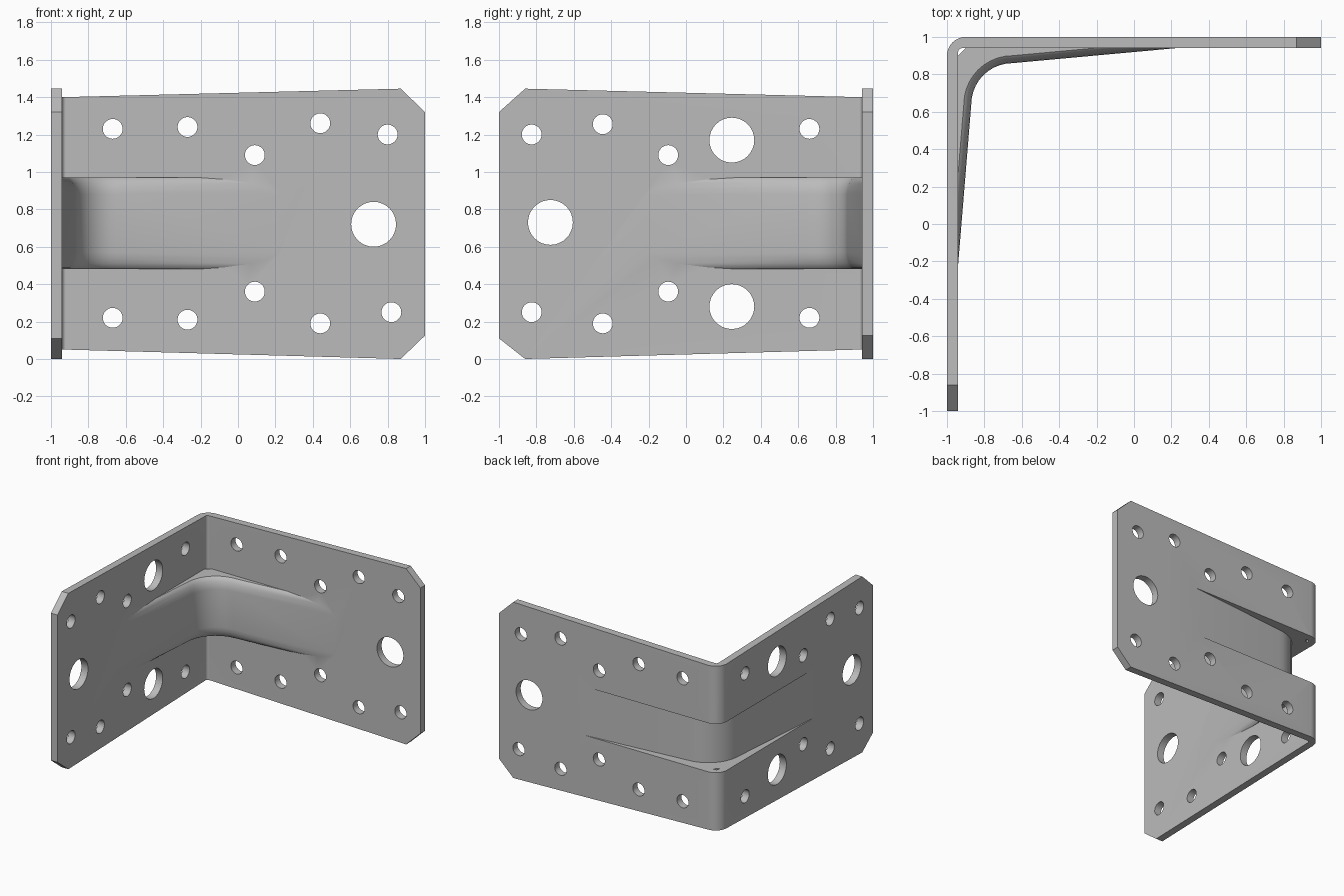
import bpy, bmesh
from math import sin, cos, radians
from mathutils import Matrix

if "Cube" in bpy.data.objects:
    bpy.data.objects.remove(bpy.data.objects["Cube"])

MID = 0.725       # height of the rib centre line
THICK = 0.06      # sheet thickness

steel = bpy.data.materials.new("plain grey steel")
steel.use_nodes = True
steel.diffuse_color = (0.5, 0.5, 0.5, 1)
steel.node_tree.nodes["Principled BSDF"].inputs["Base Color"].default_value = (0.5, 0.5, 0.5, 1)


def make_object(name, bm):
    bmesh.ops.recalc_face_normals(bm, faces=bm.faces)
    mesh = bpy.data.meshes.new(name)
    bm.to_mesh(mesh)
    bm.free()
    mesh.materials.append(steel)
    obj = bpy.data.objects.new(name, mesh)
    bpy.context.collection.objects.link(obj)
    return obj


def loft(name, rings):
    """Solid skinned through equal-length rings of points, capped at both ends."""
    bm = bmesh.new()
    loops = [[bm.verts.new(p) for p in ring] for ring in rings]
    for a, b in zip(loops, loops[1:]):
        for i in range(len(a)):
            j = (i + 1) % len(a)
            bm.faces.new((a[i], a[j], b[j], b[i]))
    bm.faces.new(loops[0])
    bm.faces.new(loops[-1])
    return make_object(name, bm)


def combine(target, tool, operation):
    mod = target.modifiers.new(operation, "BOOLEAN")
    mod.operation, mod.object, mod.solver = operation, tool, "EXACT"
    bpy.context.view_layer.objects.active = target
    bpy.ops.object.modifier_apply(modifier=mod.name)
    bpy.data.objects.remove(tool)


ARC = [radians(90 + 90 * i / 10) for i in range(11)]

# Folded plate: outer point, inner point, bottom and top height per station
stations = [((x, 1), (x, 1 - THICK), lo, hi)
            for x, lo, hi in ((1, 0.125, 1.32), (0.87, 0, 1.445))]
stations += [((-0.9 + 0.1 * cos(t), 0.9 + 0.1 * sin(t)),
              (-0.92 + 0.02 * cos(t), 0.92 + 0.02 * sin(t)), 0.05, 1.4) for t in ARC]
stations += [((-1, y), (-1 + THICK, y), lo, hi)
             for y, lo, hi in ((-0.86, 0, 1.445), (-1, 0.11, 1.32))]
bracket = loft("angle_bracket", [[(*o, lo), (*i, lo), (*i, hi), (*o, hi)]
                                 for o, i, lo, hi in stations])


def rib_path(back):
    """Crest point, outward normal and rear point along the pressed rib."""
    path = [((0.3, 0.947), (0, 1), (0.3, 0.9 + back))]
    for t in ARC:
        c, s = cos(t), sin(t)
        path.append(((-0.65 + 0.22 * c, 0.64 + 0.22 * s), (c, s),
                     (-0.9 + back * c, 0.9 + back * s)))
    path.append(((-0.947, -0.3), (-1, 0), (-0.9 - back, -0.3)))
    return path


def sweep_rib(name, profile, back):
    """Sweep half-profile (setback, half width), mirrored about the rib centre line."""
    rings = []
    for (x, y), (nx, ny), rear in rib_path(back):
        upper = [(x + nx * d, y + ny * d, MID + h) for d, h in profile]
        upper.append((*rear, MID + profile[-1][1]))
        lower = [(px, py, 2 * MID - pz) for px, py, pz in reversed(upper)]
        rings.append(upper + lower)
    return loft(name, rings)


# Stiffening rib with rounded shoulders
rib = sweep_rib("rib", [(0, 0.155), (0.004, 0.185), (0.014, 0.215),
                        (0.027, 0.235), (0.04, 0.245)], 0.09)

# Small relief gap between the rib walls and the fold
gap = [(-0.895, 0.945), (-0.945, 0.945), (-0.945, 0.895)]
combine(rib, loft("fold_gap", [[(x, y, z) for x, y in gap] for z in (0.3, 1.2)]), "DIFFERENCE")
combine(bracket, rib, "UNION")

# Hollow on the rear of the rib
combine(bracket, sweep_rib("rib_hollow", [(THICK, 0.2)], 0.25), "DIFFERENCE")

# Screw and bolt holes: position along the flange, height, radius
S, L = 0.053, 0.12
back_holes = [(-0.67, 1.23, S), (-0.27, 1.24, S), (0.09, 1.09, S), (0.44, 1.26, S),
              (0.8, 1.2, S), (0.725, 0.72, L), (-0.67, 0.22, S), (-0.27, 0.21, S),
              (0.09, 0.36, S), (0.44, 0.19, S), (0.82, 0.25, S)]
side_holes = [(-0.825, 1.2, S), (-0.445, 1.255, S), (-0.095, 1.09, S), (0.66, 1.23, S),
              (0.245, 1.17, L), (0.245, 0.28, L), (-0.725, 0.73, L), (-0.825, 0.25, S),
              (-0.445, 0.19, S), (-0.095, 0.36, S), (0.66, 0.22, S)]
bm = bmesh.new()
for holes, axis in ((back_holes, "X"), (side_holes, "Y")):
    for u, z, r in holes:
        spot = (u, 0.97, z) if axis == "X" else (-0.97, u, z)
        bmesh.ops.create_cone(bm, cap_ends=True, segments=32, radius1=r, radius2=r, depth=0.2,
                              matrix=Matrix.Translation(spot) @ Matrix.Rotation(radians(90), 4, axis))
combine(bracket, make_object("hole_cutters", bm), "DIFFERENCE")

# Smooth bends, crisp edges
bpy.ops.object.select_all(action="DESELECT")
bracket.select_set(True)
bpy.context.view_layer.objects.active = bracket
bpy.ops.object.shade_smooth_by_angle(angle=radians(30))
